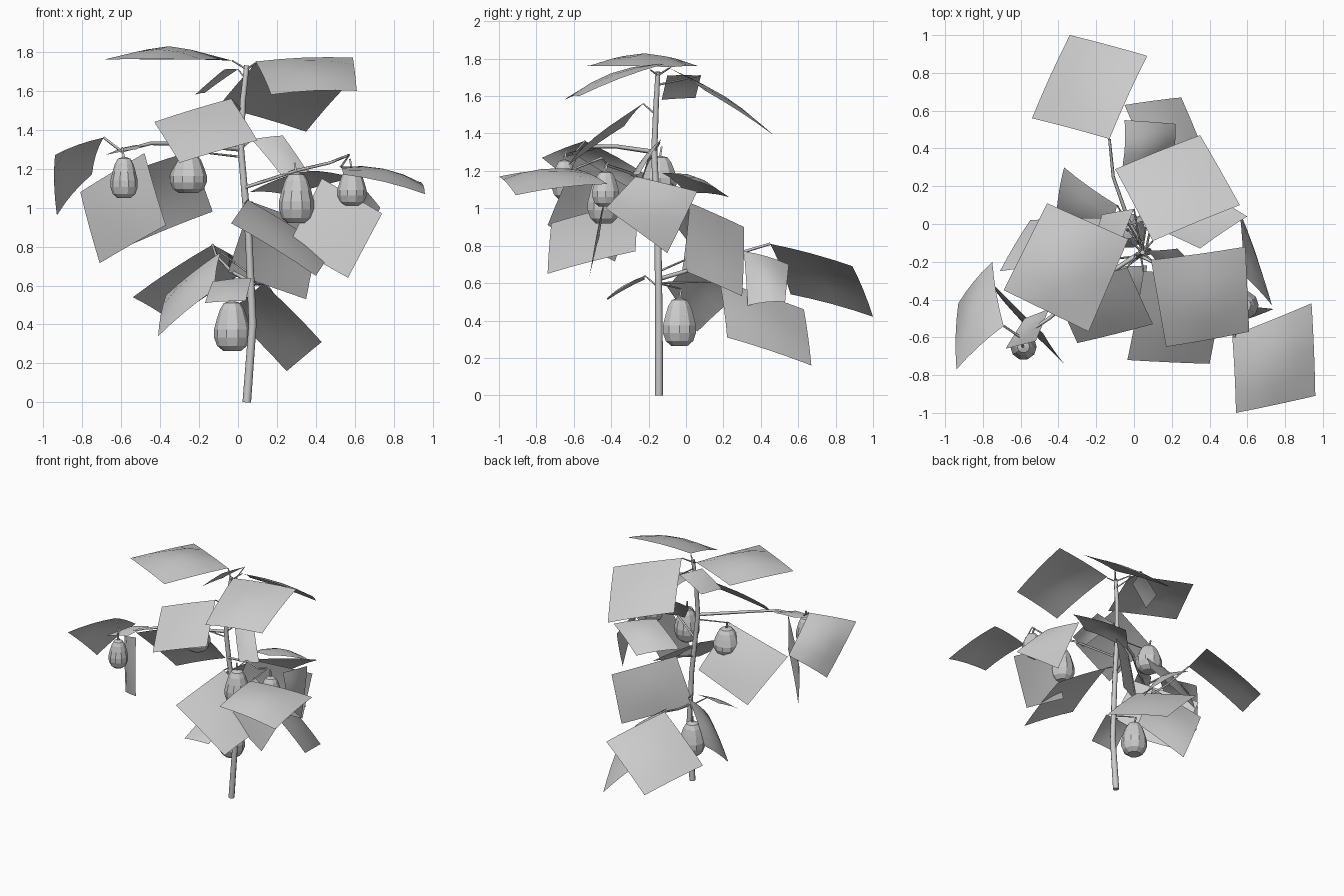
import bpy, bmesh, math
from mathutils import Vector


def add_mesh(name, bm, smooth):
    me = bpy.data.meshes.new(name)
    bm.to_mesh(me)
    bm.free()
    for p in me.polygons:
        p.use_smooth = smooth
    ob = bpy.data.objects.new(name, me)
    bpy.context.collection.objects.link(ob)
    return ob


def leaf(name, a, b, c, d, bulge=0.04, edge=0.45, n=4):
    """Gently domed four-cornered leaf card."""
    a, b, c, d = map(Vector, (a, b, c, d))
    nrm = (c - a).cross(d - b).normalized()
    if nrm.z < 0:
        nrm.negate()
    bm = bmesh.new()
    grid = []
    for i in range(n + 1):
        for j in range(n + 1):
            u, v = i / n, j / n
            p = a.lerp(b, u).lerp(d.lerp(c, u), v)
            s, t = 4 * u * (1 - u), 4 * v * (1 - v)
            grid.append(bm.verts.new(p + nrm * bulge * (edge * (s + t) / 2 + (1 - edge) * s * t)))
    w = n + 1
    for i in range(n):
        for j in range(n):
            q = i * w + j
            bm.faces.new([grid[q], grid[q + w], grid[q + w + 1], grid[q + 1]])
    add_mesh(name, bm, True)


def tube(name, pts, r0, r1, res=0):
    """Tapered stalk following a few points."""
    cu = bpy.data.curves.new(name, 'CURVE')
    cu.dimensions = '3D'
    cu.bevel_depth = 1.0
    cu.bevel_resolution = res
    cu.use_fill_caps = True
    sp = cu.splines.new('POLY')
    sp.points.add(len(pts) - 1)
    for i, p in enumerate(pts):
        sp.points[i].co = (*p, 1)
        sp.points[i].radius = r0 + (r1 - r0) * i / (len(pts) - 1)
    ob = bpy.data.objects.new(name, cu)
    bpy.context.collection.objects.link(ob)


def fruit(name, x, y, z0, z1, r, sides=10):
    """Faceted pear-shaped fruit with a hanging stalk."""
    prof = [(0.5, 0), (0.83, 0.1), (1, 0.27), (1, 0.43), (0.84, 0.65),
            (0.68, 0.83), (0.46, 0.96), (0.12, 1.0)]
    bm = bmesh.new()
    rings = []
    for k, t in prof:
        rings.append([bm.verts.new((x + r * k * math.cos(2 * math.pi * i / sides),
                                    y + r * k * math.sin(2 * math.pi * i / sides),
                                    z0 + (z1 - z0) * t)) for i in range(sides)])
    for lo, hi in zip(rings, rings[1:]):
        for i in range(sides):
            j = (i + 1) % sides
            bm.faces.new([lo[i], lo[j], hi[j], hi[i]])
    bm.faces.new(rings[0][::-1])
    bm.faces.new(rings[-1])
    add_mesh(name, bm, False)
    tube(name + "_stalk", [(x, y, z1 - 0.01), (x - 0.01, y + 0.01, z1 + 0.05)], 0.008, 0.006)


# Main stem
tube("stem", [(.045, -.145, 0), (.075, -.145, .4), (.055, -.15, .85),
              (.015, -.17, 1.3), (.025, -.16, 1.55), (.045, -.15, 1.73)], .022, .013, 2)

# Crown leaves
leaf("crown_leaf_left", (-.03, -.08, 1.755), (-.46, .11, 1.76), (-.69, -.35, 1.76), (-.24, -.57, 1.76), .07, .1)
leaf("crown_leaf_back", (.1, -.09, 1.75), (.56, .10, 1.63), (.35, .47, 1.39), (-.1, .29, 1.52), .03)
leaf("crown_leaf_right", (.09, -.19, 1.75), (.59, -.12, 1.77), (.61, -.57, 1.6), (.17, -.65, 1.58), .05)
leaf("crown_leaf_small", (-.22, -.13, 1.58), (-.17, .05, 1.59), (0, .08, 1.71), (-.07, -.1, 1.71), .01)

# Upper and middle leaves
leaf("upper_leaf_front", (-.035, -.23, 1.56), (-.43, -.33, 1.44), (-.30, -.63, 1.23), (.10, -.53, 1.345), .02)
leaf("upper_leaf_short", (.07, -.14, 1.35), (.23, -.13, 1.37), (.36, -.25, 1.18), (.22, -.3, 1.17), .02)
leaf("mid_leaf_front", (.05, -.25, 1.04), (-.035, -.72, .92), (.40, -.74, .65), (.48, -.27, .77), .03)
leaf("mid_leaf_back", (.07, .02, 1.03), (.43, .31, .90), (.35, .30, .53), (-.05, -.02, .67), .02)
leaf("mid_leaf_flat", (.35, -.13, 1.19), (.60, .04, 1.15), (.27, .23, 1.06), (.06, .0, 1.08), .05)
leaf("mid_leaf_left", (-.24, -.2, 1.29), (-.71, -.25, 1.13), (-.55, .02, .81), (-.13, .03, .98), .03)

# Right branch leaves
leaf("right_leaf_outer", (.52, -.59, 1.21), (.94, -.42, 1.13), (.96, -.91, 1.07), (.54, -1.0, 1.17), .055)
leaf("right_leaf_front", (.43, -.41, 1.15), (.74, -.45, .97), (.565, -.515, .64), (.26, -.47, .81), .01)
leaf("right_leaf_side", (.56, .06, 1.09), (.62, -.10, .76), (.73, -.43, 1.0), (.58, -.27, 1.17), .02)

# Left branch leaves
leaf("left_leaf_outer", (-.69, -.54, 1.36), (-.94, -.77, 1.27), (-.93, -.42, .96), (-.75, -.2, 1.17), .055)
leaf("left_leaf_inner", (-.48, -.58, 1.28), (-.81, -.25, 1.08), (-.71, -.38, .715), (-.37, -.74, .91), .02)
leaf("left_leaf_small", (-.68, -.66, 1.27), (-.52, -.62, 1.3), (-.45, -.45, 1.33), (-.58, -.5, 1.31), .01)

# Lower leaves
leaf("low_leaf_far", (-.13, .45, .81), (.07, .89, .69), (-.34, 1.0, .42), (-.54, .56, .54), .04)
leaf("low_leaf_right", (.13, .18, .61), (.43, .22, .31), (.25, .67, .16), (-.05, .63, .46), .03)
leaf("low_leaf_mid", (-.06, .31, .77), (-.05, .55, .70), (.22, .53, .5), (.2, .33, .48), .05)
leaf("low_leaf_left", (-.09, .1, .77), (-.37, .30, .55), (-.41, .06, .34), (-.12, -.1, .58), .04)
leaf("low_leaf_small", (-.13, -.22, .62), (.07, -.22, .64), (.04, -.42, .52), (-.17, -.42, .51), .02)

# Fruits
fruit("fruit_left", -.585, -.65, 1.05, 1.26, .07)
fruit("fruit_upper", -.255, -.14, 1.075, 1.28, .095)
fruit("fruit_front", .30, -.44, .92, 1.18, .09)
fruit("fruit_right", .585, -.43, 1.01, 1.2, .075)
fruit("fruit_low", -.03, -.035, .265, .52, .093)

# Side branches
tube("left_branch", [(.015, -.165, 1.3), (-.3, -.37, 1.33), (-.45, -.5, 1.33), (-.6, -.6, 1.29), (-.69, -.54, 1.36)], .013, .006)
tube("right_branch", [(.025, -.165, 1.1), (.3, -.3, 1.19), (.47, -.42, 1.23), (.57, -.45, 1.27), (.53, -.6, 1.21)], .009, .006)
tube("low_branch", [(.06, -.15, .62), (-.03, .02, .67), (-.11, .25, .75), (-.13, .45, .81)], .012, .007)

# Leaf stalks: stem point to leaf base
stalks = [((.045, -.15, 1.71), (-.03, -.08, 1.755)), ((.045, -.15, 1.71), (.1, -.09, 1.75)),
          ((.045, -.15, 1.71), (.09, -.19, 1.74)), ((.04, -.15, 1.66), (0, .08, 1.71)),
          ((.02, -.16, 1.5), (-.035, -.23, 1.56)), ((.015, -.17, 1.3), (.07, -.14, 1.35)),
          ((.035, -.16, 1.02), (.05, -.25, 1.04)), ((.04, -.155, .97), (.07, .02, 1.03)),
          ((.02, -.17, 1.26), (-.24, -.2, 1.29)), ((.06, -.15, .6), (.13, .18, .61)),
          ((.06, -.15, .66), (-.09, .1, .77)), ((.06, -.15, .58), (-.03, -.22, .64)),
          ((.06, -.15, .6), (-.03, -.03, .57))]
for i, (p, q) in enumerate(stalks):
    tube("leaf_stalk_%02d" % i, [p, q], .006, .004)
